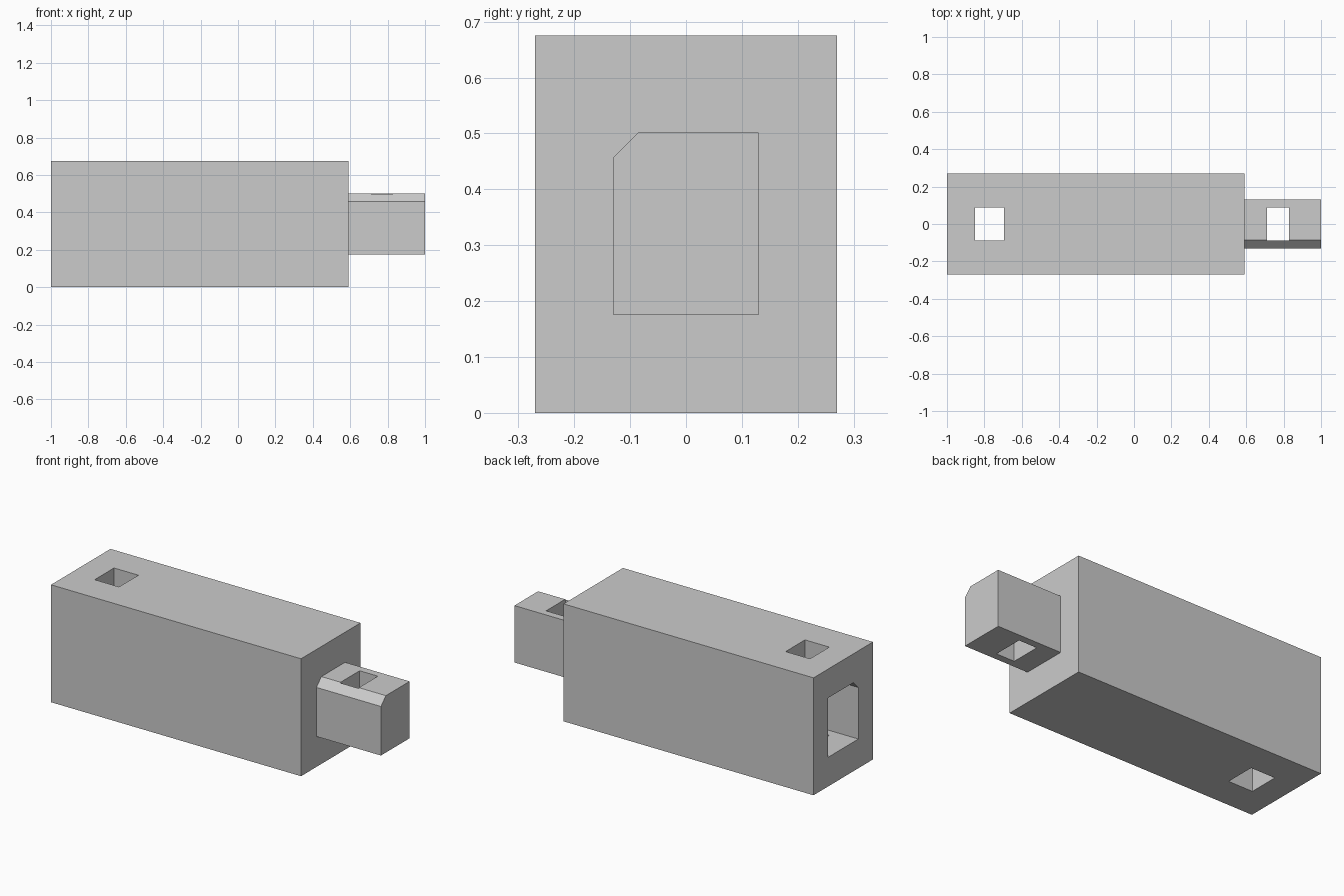
import bpy
import bmesh

cube = bpy.data.objects.get("Cube")
if cube:
    bpy.data.objects.remove(cube, do_unlink=True)

grey = bpy.data.materials.new("plain_grey")
grey.use_nodes = True
colour = (0.6, 0.6, 0.6, 1)
grey.diffuse_color = colour
grey.node_tree.nodes["Principled BSDF"].inputs["Base Color"].default_value = colour


def prism(name, profile, x0, x1):
    """Extrude a (y, z) profile along x."""
    bm = bmesh.new()
    face = bm.faces.new([bm.verts.new((x0, y, z)) for y, z in profile])
    ext = bmesh.ops.extrude_face_region(bm, geom=[face])
    verts = [v for v in ext["geom"] if isinstance(v, bmesh.types.BMVert)]
    bmesh.ops.translate(bm, verts=verts, vec=(x1 - x0, 0, 0))
    bmesh.ops.recalc_face_normals(bm, faces=bm.faces)
    mesh = bpy.data.meshes.new(name)
    bm.to_mesh(mesh)
    bm.free()
    mesh.materials.append(grey)
    obj = bpy.data.objects.new(name, mesh)
    bpy.context.collection.objects.link(obj)
    return obj


def rect(y0, y1, z0, z1):
    return [(y0, z0), (y1, z0), (y1, z1), (y0, z1)]


def keyed(half, z0, z1, cut=0.045):
    """Rectangle with its upper front corner cut off."""
    return [(-half, z0), (half, z0), (half, z1), (cut - half, z1), (-half, z1 - cut)]


def combine(target, tool, operation):
    """Apply a boolean and discard the tool."""
    tool.hide_render = True
    mod = target.modifiers.new(operation.lower(), 'BOOLEAN')
    mod.operation = operation
    mod.solver = 'EXACT'
    mod.object = tool
    bpy.context.view_layer.objects.active = target
    bpy.ops.object.modifier_apply(modifier=mod.name)
    bpy.data.objects.remove(tool, do_unlink=True)


# Main block with a keyed tenon on its left end
shoulder = 0.59
block = prism("connector_block", rect(-0.27, 0.27, 0, 0.675), -1, shoulder)
combine(block, prism("tenon", keyed(0.13, 0.175, 0.502), shoulder - 0.1, 1), 'UNION')

# Matching socket in the right end
combine(block, prism("socket_cutter", keyed(0.137, 0.168, 0.509), -1.1, -0.58), 'DIFFERENCE')

# Vertical pin holes through the socket walls and the tenon
for x0, x1 in ((-0.85, -0.695), (0.712, 0.828)):
    combine(block, prism("pin_cutter", rect(-0.088, 0.088, -0.1, 0.8), x0, x1), 'DIFFERENCE')
